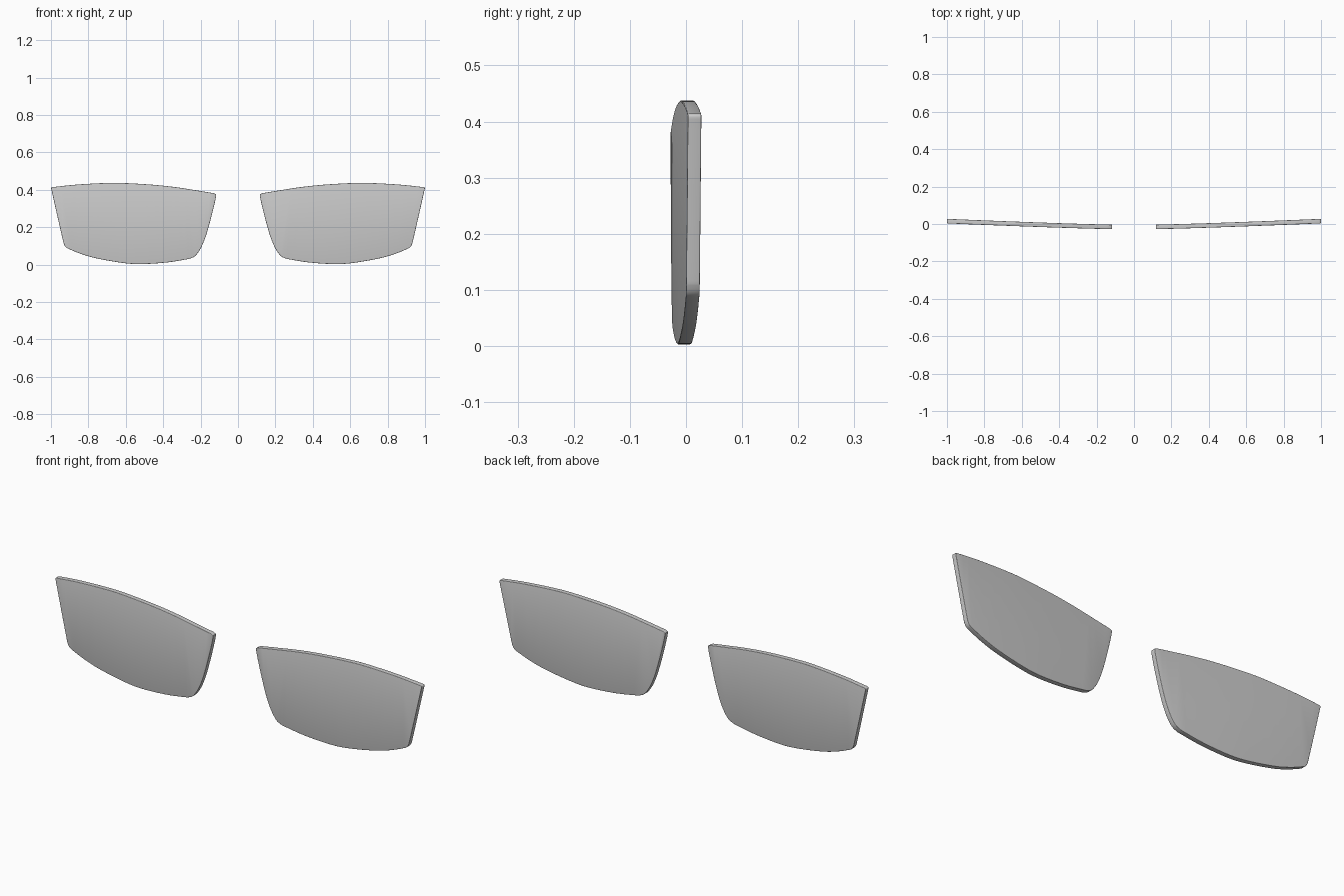
import bpy, bmesh, math
from mathutils import Vector

if "Cube" in bpy.data.objects:
    bpy.data.objects.remove(bpy.data.objects["Cube"])

THICK = 0.024

# Outline of the right lens (x, z), one open curve per side, counter-clockwise
TOP = [(0.988, 0.415), (0.865, 0.428), (0.70, 0.437), (0.60, 0.436),
       (0.45, 0.427), (0.33, 0.414), (0.22, 0.397), (0.128, 0.382)]
INNER = [(0.117, 0.376), (0.120, 0.350), (0.141, 0.262), (0.168, 0.165),
         (0.193, 0.100), (0.217, 0.060), (0.235, 0.042), (0.26, 0.031)]
BOTTOM = [(0.26, 0.031), (0.38, 0.012), (0.52, 0.003), (0.62, 0.010),
          (0.757, 0.034), (0.84, 0.058), (0.905, 0.084)]
OUTER = [(0.905, 0.084), (0.919, 0.092), (0.929, 0.106), (0.936, 0.130),
         (0.967, 0.265), (0.994, 0.385), (0.999, 0.408), (0.997, 0.413)]


def spline(pts, steps=4):
    """Smooth open curve through the points."""
    p = [Vector(q) for q in pts]
    p = [2 * p[0] - p[1]] + p + [2 * p[-1] - p[-2]]
    out = []
    for a, b, c, d in zip(p, p[1:], p[2:], p[3:]):
        for i in range(steps):
            t = i / steps
            out.append(0.5 * (2 * b + (c - a) * t + (2 * a - 5 * b + 4 * c - d) * t * t
                              + (3 * b - a - 3 * c + d) * t ** 3))
    return out + [p[-2]]


def sweep_back(x):
    """Depth of the lens centre: the outer end wraps gently backwards."""
    t = max(0.0, (x - 0.117) / 0.883)
    return -0.0155 + 0.031 * t ** 1.2


def make_lens(name, side):
    bm = bmesh.new()
    # flat outline
    outline = []
    for edge in (TOP, INNER, BOTTOM, OUTER):
        for q in spline(edge):
            if not outline or (q - outline[-1]).length > 1e-4:
                outline.append(q)
    face = bm.faces.new([bm.verts.new((q.x, -THICK / 2, q.y)) for q in outline])
    # thickness and rounded rim
    ext = bmesh.ops.extrude_face_region(bm, geom=[face])
    moved = [v for v in ext["geom"] if isinstance(v, bmesh.types.BMVert)]
    bmesh.ops.translate(bm, verts=moved, vec=(0, THICK, 0))
    bmesh.ops.recalc_face_normals(bm, faces=bm.faces)
    rim = [e for e in bm.edges if abs(e.verts[0].co.y - e.verts[1].co.y) < 1e-6]
    bmesh.ops.bevel(bm, geom=rim, offset=0.006, segments=3, profile=0.5,
                    affect='EDGES', clamp_overlap=True)
    # slices that let the lens curve
    for i in range(1, 16):
        bmesh.ops.bisect_plane(bm, geom=bm.verts[:] + bm.edges[:] + bm.faces[:],
                               plane_co=(0.117 + 0.883 * i / 16, 0, 0),
                               plane_no=(1, 0, 0))
    for v in bm.verts:
        v.co.y += sweep_back(v.co.x)
        v.co.x *= side
    bmesh.ops.recalc_face_normals(bm, faces=bm.faces)
    mesh = bpy.data.meshes.new(name)
    bm.to_mesh(mesh)
    bm.free()
    ob = bpy.data.objects.new(name, mesh)
    bpy.context.collection.objects.link(ob)
    bpy.ops.object.select_all(action='DESELECT')
    ob.select_set(True)
    bpy.context.view_layer.objects.active = ob
    bpy.ops.object.shade_smooth_by_angle(angle=math.radians(40))


make_lens("right_lens", 1)
make_lens("left_lens", -1)
